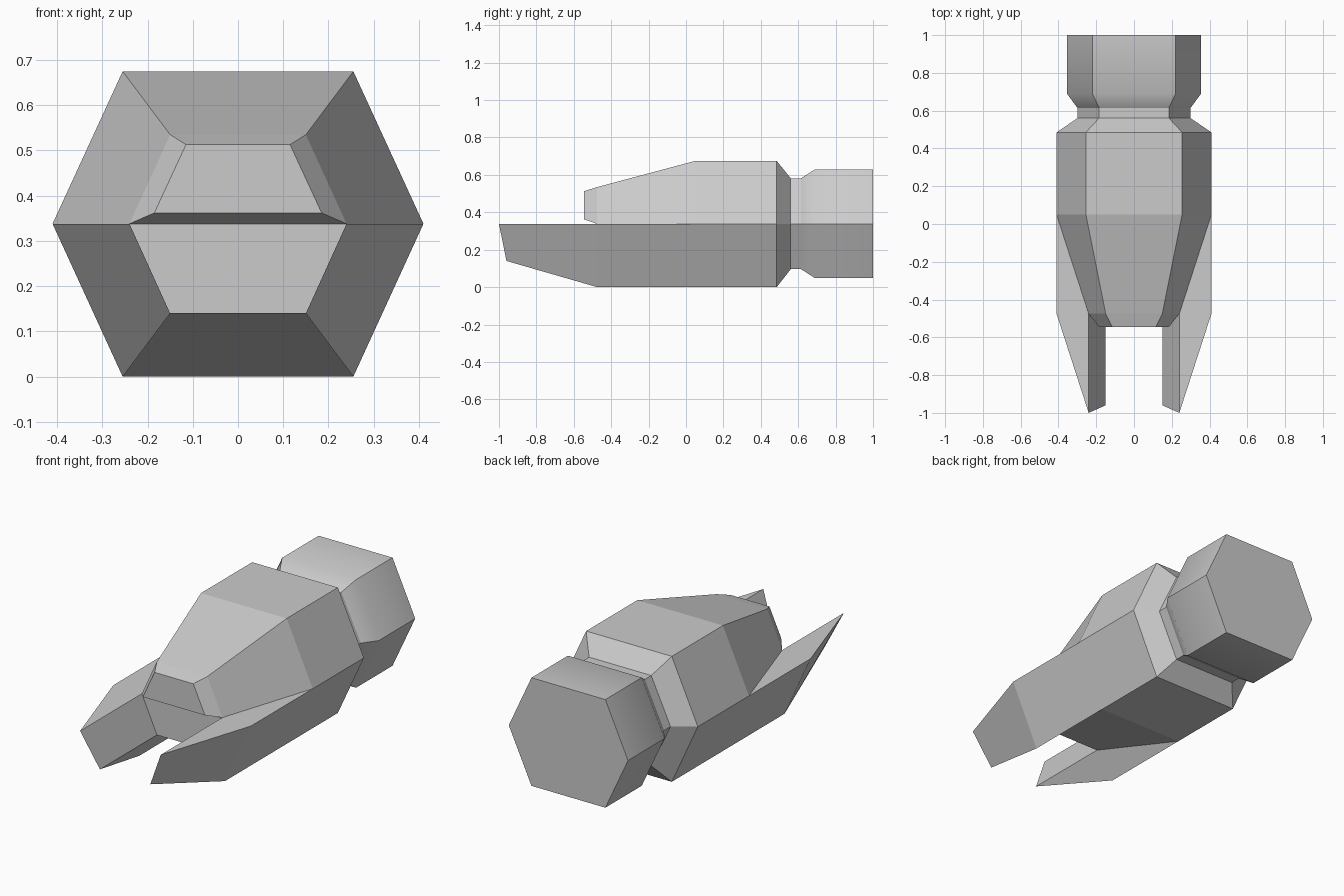
import bpy, bmesh, math

if "Cube" in bpy.data.objects:
    bpy.data.objects.remove(bpy.data.objects["Cube"])

MID = 0.338  # height of the widest line


def finish(name, bm):
    bmesh.ops.recalc_face_normals(bm, faces=bm.faces)
    me = bpy.data.meshes.new(name)
    bm.to_mesh(me)
    bm.free()
    ob = bpy.data.objects.new(name, me)
    bpy.context.collection.objects.link(ob)
    return ob


def hexagon(y, wide, flat, top, bottom):
    return [(wide, y, MID), (flat, y, top), (-flat, y, top),
            (-wide, y, MID), (-flat, y, bottom), (flat, y, bottom)]


def loft(name, sections, front=None, back=None, closed=True):
    """Bridge the sections; front/back list the corner numbers of each cap."""
    bm = bmesh.new()
    rings = [[bm.verts.new(p) for p in s] for s in sections]
    n = len(rings[0])
    for a, b in zip(rings, rings[1:]):
        for i in range(n if closed else n - 1):
            j = (i + 1) % n
            bm.faces.new((a[i], a[j], b[j], b[i]))
    for ring, cap in ((rings[0], front), (rings[-1], back)):
        if cap:
            bm.faces.new([ring[i] for i in cap])
    return finish(name, bm)


# Main hull with tapered bow, shoulder and neck; lower half of the bow is capped
loft("hull", [
    hexagon(-0.475, 0.24, 0.15, 0.535, 0.14),
    hexagon(0.05, 0.41, 0.255, 0.675, 0.0),
    hexagon(0.485, 0.41, 0.255, 0.675, 0.0),
    hexagon(0.56, 0.30, 0.185, 0.582, 0.096),
    hexagon(0.615, 0.30, 0.185, 0.582, 0.096),
], front=(0, 3, 4, 5))

# Short chamfered nose on the upper half of the bow
loft("nose", [
    [(0.185, -0.545, 0.362), (0.115, -0.545, 0.513),
     (-0.115, -0.545, 0.513), (-0.185, -0.545, 0.362)],
    [(0.24, -0.475, MID), (0.15, -0.475, 0.535),
     (-0.15, -0.475, 0.535), (-0.24, -0.475, MID)],
], front=(0, 1, 2, 3))

# Rear engine block, flaring out from the neck
rear = loft("rear_block", [
    hexagon(0.615, 0.30, 0.185, 0.582, 0.096),
    hexagon(0.69, 0.355, 0.22, 0.63, 0.048),
    hexagon(1.0, 0.355, 0.22, 0.63, 0.048),
], back=range(6))
bpy.context.view_layer.objects.active = rear
rear.select_set(True)
bpy.ops.object.shade_smooth_by_angle(angle=math.radians(40))

# Pointed prongs continuing the lower half of the hull forward
for side, label in ((1, "right"), (-1, "left")):
    bm = bmesh.new()
    pts = [(0.24, -1.0, MID), (0.15, -0.96, 0.14),        # tip
           (0.41, -0.475, MID), (0.255, -0.475, 0.0),     # outer bend
           (0.24, -0.475, MID), (0.15, -0.475, 0.14),     # inner root
           (0.41, 0.05, MID), (0.255, 0.05, 0.0)]         # outer root
    v = [bm.verts.new((side * x, y, z)) for x, y, z in pts]
    for f in ((0, 1, 3, 2), (2, 3, 7, 6), (0, 2, 6, 4),
              (0, 4, 5, 1), (1, 5, 7, 3), (4, 6, 7, 5)):
        bm.faces.new([v[i] for i in f])
    finish(label + "_prong", bm)
